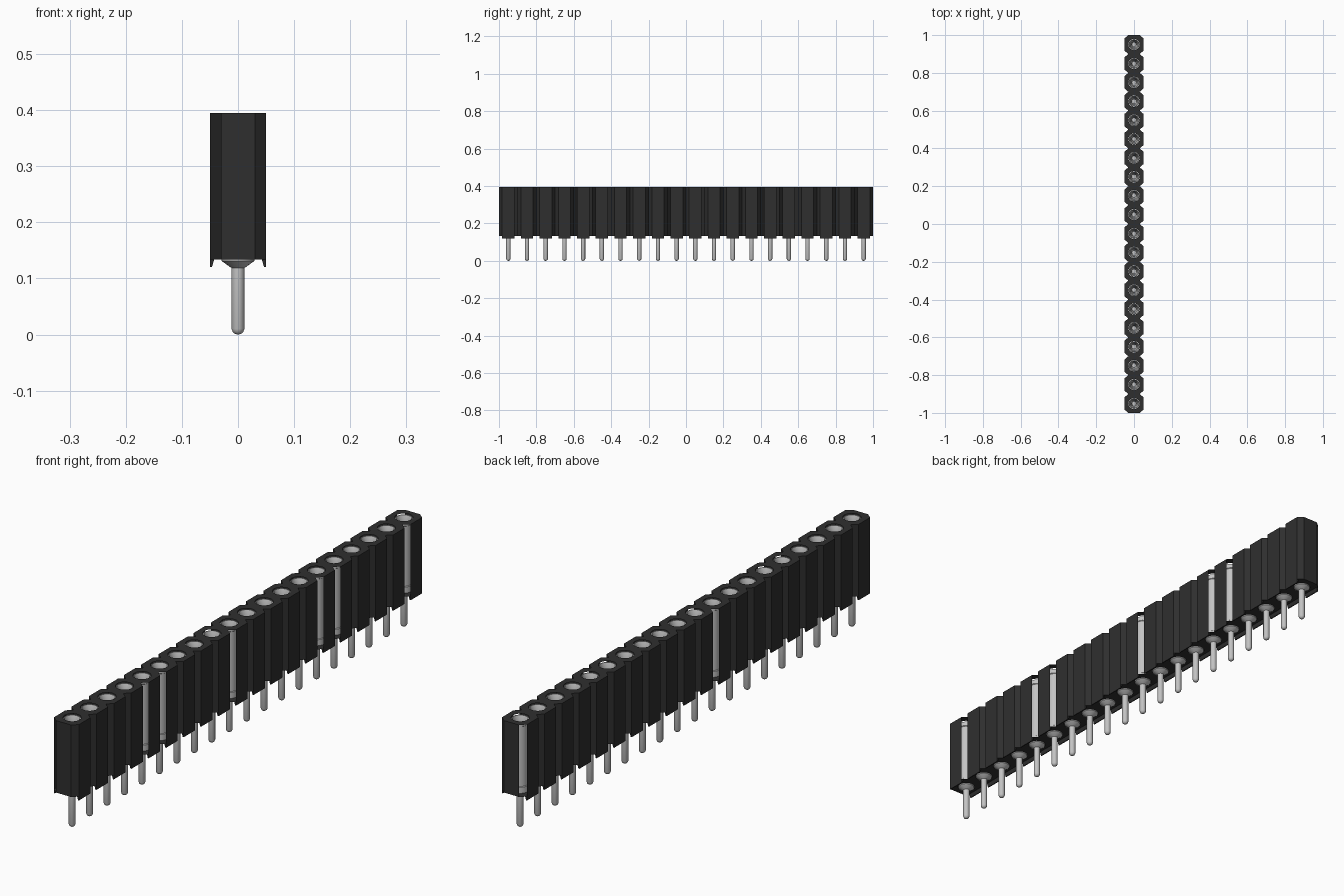
import bpy, bmesh, math
from mathutils import Vector, Matrix

if "Cube" in bpy.data.objects:
    bpy.data.objects.remove(bpy.data.objects["Cube"], do_unlink=True)

COUNT, PITCH = 20, 0.1
TOP, FLOOR, FOOT = 0.395, 0.134, 0.12


def material(name, value):
    m = bpy.data.materials.new(name)
    m.use_nodes = True
    colour = (value, value, value, 1)
    m.diffuse_color = colour
    m.node_tree.nodes["Principled BSDF"].inputs["Base Color"].default_value = colour
    return m


def make_object(name, bm, mat):
    mesh = bpy.data.meshes.new(name)
    bm.to_mesh(mesh)
    bm.free()
    mesh.materials.append(mat)
    ob = bpy.data.objects.new(name, mesh)
    bpy.context.collection.objects.link(ob)
    return ob


black = material("black plastic", 0.028)
metal = material("grey metal", 0.55)

# Cell outline, counter-clockwise from above; side k runs from point k to k + 1
OUTLINE = [(0.05, -0.033), (0.05, 0.033), (0.03, 0.05), (-0.03, 0.05),
           (-0.05, 0.033), (-0.05, -0.033), (-0.03, -0.05), (0.03, -0.05)]
# Corner sides left open, by cell number
OPEN = {7: {4, 5, 9, 14, 15, 19}, 1: {0, 4, 5, 10, 14, 15},
        3: {8, 19}, 5: {0, 11}}


def ring_cap(bm, outer, y, z, up):
    """Flat cap between the cell outline and the round pin hole."""
    hole = [bm.verts.new((0.03 * math.cos(a), y + 0.03 * math.sin(a), z))
            for a in (math.tau * i / 24 for i in range(24))]
    edges = []
    for loop in (outer, hole):
        for a, b in zip(loop, loop[1:] + loop[:1]):
            edges.append(bm.edges.get((a, b)) or bm.edges.new((a, b)))
    res = bmesh.ops.triangle_fill(bm, edges=edges, use_beauty=True,
                                  normal=Vector((0, 0, 1 if up else -1)))
    for f in res["geom"]:
        if isinstance(f, bmesh.types.BMFace):
            f.normal_update()
            if (f.normal.z > 0) != up:
                f.normal_flip()


# Housing: a row of eight-sided cells with skirts along both long sides
bm = bmesh.new()
for cell in range(COUNT):
    y = (cell - (COUNT - 1) / 2) * PITCH
    low = [bm.verts.new((px, y + py, FLOOR)) for px, py in OUTLINE]
    high = [bm.verts.new((px, y + py, TOP)) for px, py in OUTLINE]
    ring_cap(bm, low, y, FLOOR, False)
    ring_cap(bm, high, y, TOP, True)
    for k in range(8):
        n = (k + 1) % 8
        if cell in OPEN.get(k, ()) or (k == 6 and cell > 0):
            continue
        bm.faces.new((low[k], low[n], high[n], high[k]))
    for s in (1, -1):
        section = [(0.05, FLOOR), (0.05, FOOT), (0.0465, FOOT), (0.0425, FLOOR)]
        a, b = [[bm.verts.new((s * px, y + e, pz)) for px, pz in section]
                for e in (-0.033 * s, 0.033 * s)]
        bm.faces.new(a)
        bm.faces.new(b[::-1])
        for k in range(3):
            bm.faces.new((a[k + 1], a[k], b[k], b[k + 1]))
for f in bm.faces:
    f.normal_update()
# Point the skirt faces outward without disturbing the open cells
skirt = [f for f in bm.faces if f.calc_center_median().z < FLOOR - 0.0001]
bmesh.ops.recalc_face_normals(bm, faces=skirt)
make_object("housing", bm, black)

# Turned pin: rounded tip, shaft, cone, collars, barrel and stepped socket
PROFILE = [(0, 0), (0.005, 0.001), (0.009, 0.004), (0.0115, 0.010),
           (0.0115, 0.119), (0.013, 0.1195), (0.029, 0.131), (0.029, 0.155),
           (0.0265, 0.157), (0.0265, 0.374), (0.029, 0.376), (0.029, 0.392),
           (0.026, 0.392), (0.019, 0.372), (0.019, 0.355), (0.014, 0.345),
           (0.011, 0.27), (0, 0.27)]
bm = bmesh.new()
pts = [bm.verts.new((r, 0, z)) for r, z in PROFILE]
path = [bm.edges.new(e) for e in zip(pts, pts[1:])]
bmesh.ops.spin(bm, geom=pts + path, cent=(0, 0, 0), axis=(0, 0, 1),
               angle=math.tau, steps=16, use_merge=True)
bmesh.ops.remove_doubles(bm, verts=bm.verts, dist=0.0001)
bmesh.ops.recalc_face_normals(bm, faces=bm.faces)
pin = make_object("pin", bm, metal)
bpy.ops.object.select_all(action="DESELECT")
pin.select_set(True)
bpy.context.view_layer.objects.active = pin
bpy.ops.object.shade_smooth_by_angle(angle=math.radians(35))

# One pin in each cell
for cell in range(COUNT):
    ob = pin if cell == 0 else pin.copy()
    if cell:
        bpy.context.collection.objects.link(ob)
    ob.name = f"pin_{cell + 1}"
    ob.location.y = (cell - (COUNT - 1) / 2) * PITCH
